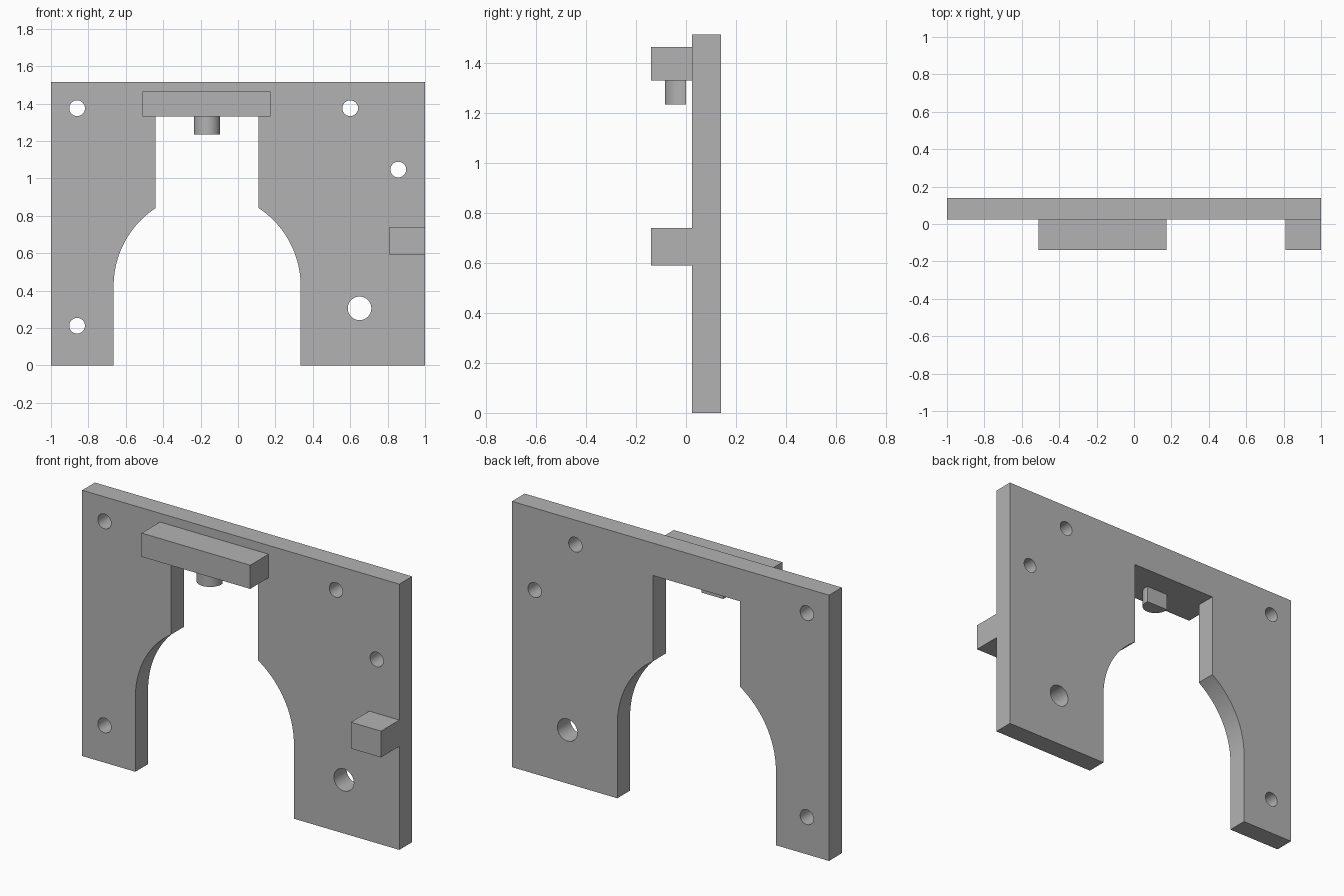
import bpy, bmesh
from math import asin, cos, sin, pi, sqrt

cube = bpy.data.objects.get("Cube")
if cube:
    bpy.data.objects.remove(cube, do_unlink=True)

grey = bpy.data.materials.new("plain grey")
grey.use_nodes = True
grey.diffuse_color = (0.45, 0.45, 0.45, 1)
grey.node_tree.nodes["Principled BSDF"].inputs["Base Color"].default_value = grey.diffuse_color

BACK, FACE, FRONT = 0.14, 0.025, -0.14    # depths of plate back, plate front, block fronts
HEIGHT = 1.515
SLOT_TOP = 1.33


def prism(name, points, direction):
    """Extrude a closed outline of 3D points along a direction."""
    bm = bmesh.new()
    face = bm.faces.new([bm.verts.new(p) for p in points])
    result = bmesh.ops.extrude_face_region(bm, geom=[face])
    moved = [v for v in result["geom"] if isinstance(v, bmesh.types.BMVert)]
    bmesh.ops.translate(bm, verts=moved, vec=direction)
    bmesh.ops.recalc_face_normals(bm, faces=bm.faces)
    mesh = bpy.data.meshes.new(name)
    bm.to_mesh(mesh)
    bm.free()
    mesh.materials.append(grey)
    obj = bpy.data.objects.new(name, mesh)
    bpy.context.collection.objects.link(obj)
    return obj


def block(name, x0, x1, z0, z1):
    """Rectangular block standing out from the front of the plate."""
    outline = [(x0, FACE, z0), (x1, FACE, z0), (x1, FACE, z1), (x0, FACE, z1)]
    return prism(name, outline, (0, FRONT - FACE, 0))


def smooth(obj):
    bpy.ops.object.select_all(action='DESELECT')
    obj.select_set(True)
    bpy.context.view_layer.objects.active = obj
    bpy.ops.object.shade_smooth_by_angle(angle=pi / 6)


# Plate outline: half of the arched opening, mirrored about the arch centre
arch_x, arch_z, arch_r, slot_half = -0.165, 0.424, 0.5, 0.275
sweep = pi / 2 - asin(slot_half / arch_r)
steps = 20
half = [(arch_r, 0)]
half += [(arch_r * cos(sweep * i / steps), arch_z + arch_r * sin(sweep * i / steps))
         for i in range(steps + 1)]
half.append((slot_half, SLOT_TOP))
opening = [(arch_x + x, z) for x, z in half]
opening += [(arch_x - x, z) for x, z in reversed(half)]
outline = opening + [(-1, 0), (-1, HEIGHT), (1, HEIGHT), (1, 0)]
plate = prism("mounting_plate", [(x, FACE, z) for x, z in outline], (0, BACK - FACE, 0))

# Through holes: four small and one large
holes = [(-0.86, 1.375, 0.042), (0.6, 1.375, 0.042), (0.857, 1.047, 0.042),
         (-0.86, 0.212, 0.042), (0.65, 0.305, 0.063)]
bpy.context.view_layer.objects.active = plate
for x, z, r in holes:
    ring = [(x + r * cos(2 * pi * i / 40), FACE - 0.1, z + r * sin(2 * pi * i / 40))
            for i in range(40)]
    cutter = prism("hole_cutter", ring, (0, 0.4, 0))
    cutter.hide_render = True
    cut = plate.modifiers.new("hole", 'BOOLEAN')
    cut.operation = 'DIFFERENCE'
    cut.solver = 'EXACT'
    cut.object = cutter
    bpy.ops.object.modifier_apply(modifier=cut.name)
    bpy.data.objects.remove(cutter, do_unlink=True)
smooth(plate)

# Blocks on the front
block("top_bar", -0.51, 0.175, SLOT_TOP, 1.465)
block("side_block", 0.81, 1, 0.59, 0.74)

# Peg under the bar: round in front, flat at the back
peg_r, peg_y, flat = 0.07, -0.015, 0.015
start = pi - asin(flat / peg_r)
span = pi + 2 * asin(flat / peg_r)
rim = [(arch_x + peg_r * cos(start + span * i / 32),
        peg_y + peg_r * sin(start + span * i / 32), SLOT_TOP) for i in range(33)]
peg = prism("peg", rim, (0, 0, -0.095))
smooth(peg)
